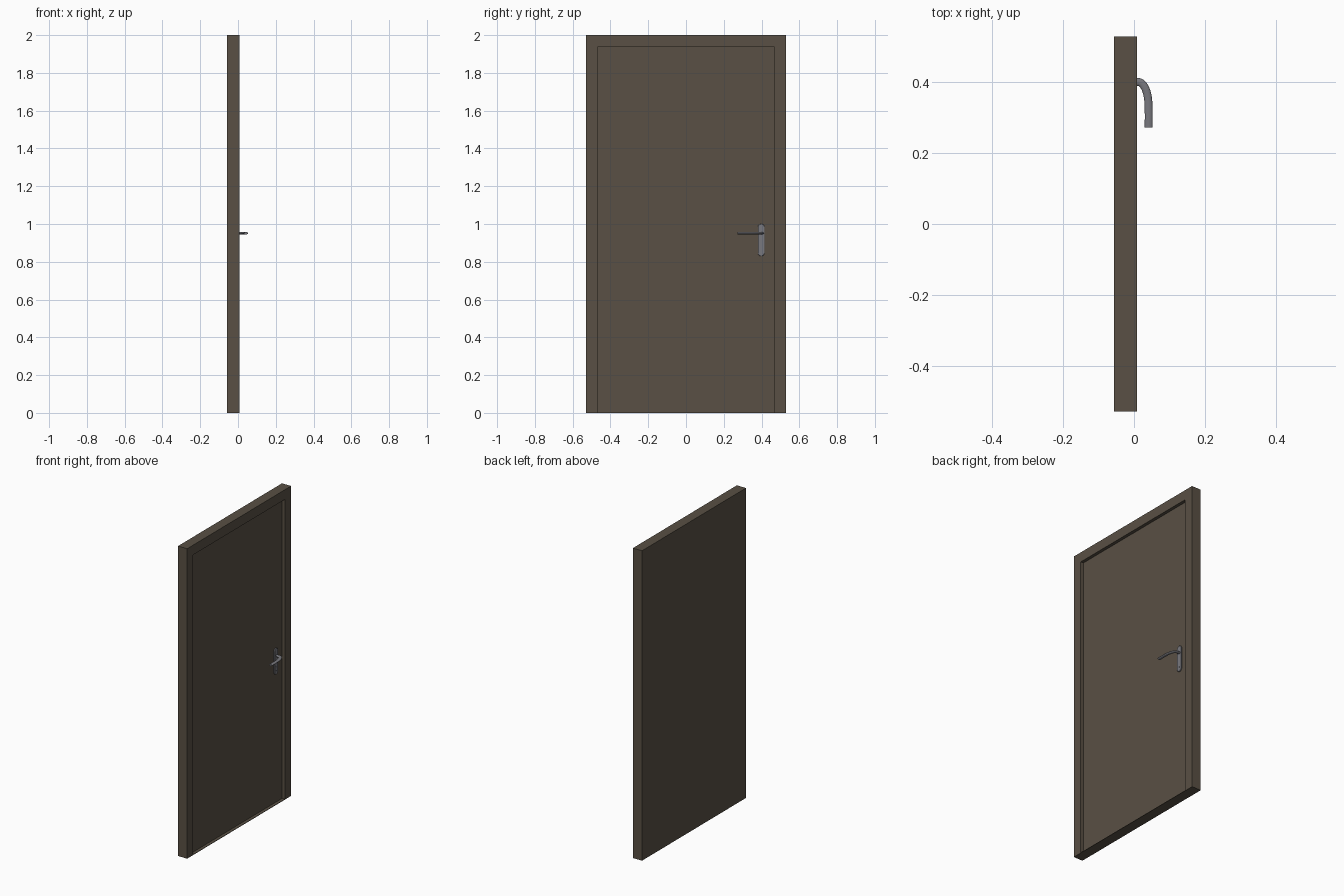
import bpy, bmesh, math

if "Cube" in bpy.data.objects:
    bpy.data.objects.remove(bpy.data.objects["Cube"])

def material(name, color):
    m = bpy.data.materials.new(name)
    m.diffuse_color = (*color, 1)
    m.use_nodes = True
    m.node_tree.nodes["Principled BSDF"].inputs["Base Color"].default_value = m.diffuse_color
    return m

WOOD = material("dark_wood", (0.10, 0.08, 0.058))
STEEL = material("steel", (0.19, 0.19, 0.21))

X_BACK, X_FRONT, X_PANEL = -0.057, 0.008, -0.012
HALF_W, OPEN_W, TOP, OPEN_TOP = 0.53, 0.468, 2.0, 1.937

def prism(name, outline, x0, x1, mat):
    """Extrude a (y, z) outline along x from x0 to x1."""
    bm = bmesh.new()
    face = bm.faces.new([bm.verts.new((x0, y, z)) for y, z in outline])
    ext = bmesh.ops.extrude_face_region(bm, geom=[face])
    verts = [v for v in ext["geom"] if isinstance(v, bmesh.types.BMVert)]
    bmesh.ops.translate(bm, verts=verts, vec=(x1 - x0, 0, 0))
    bmesh.ops.recalc_face_normals(bm, faces=bm.faces)
    me = bpy.data.meshes.new(name)
    bm.to_mesh(me)
    bm.free()
    me.materials.append(mat)
    ob = bpy.data.objects.new(name, me)
    bpy.context.collection.objects.link(ob)
    return ob

def smooth(ob):
    bpy.ops.object.select_all(action='DESELECT')
    ob.select_set(True)
    bpy.context.view_layer.objects.active = ob
    bpy.ops.object.shade_smooth_by_angle(angle=math.radians(40))

def stadium(y, z0, z1, r, n=12):
    """Vertical slot outline with rounded ends."""
    pts = []
    for cz, start in ((z1 - r, 0), (z0 + r, math.pi)):
        for i in range(n + 1):
            a = start + math.pi * i / n
            pts.append((y + r * math.cos(a), cz + r * math.sin(a)))
    return pts

# frame: upside-down U around the opening
prism("door_frame", [(-HALF_W, 0), (-OPEN_W, 0), (-OPEN_W, OPEN_TOP), (OPEN_W, OPEN_TOP),
                     (OPEN_W, 0), (HALF_W, 0), (HALF_W, TOP), (-HALF_W, TOP)],
      X_BACK, X_FRONT, WOOD)

# recessed door leaf, flush with the frame at the back
prism("door_leaf", [(-OPEN_W, 0), (OPEN_W, 0), (OPEN_W, OPEN_TOP), (-OPEN_W, OPEN_TOP)],
      X_BACK, X_PANEL, WOOD)

# thin sill closing the bottom of the recess
prism("sill", [(-OPEN_W, 0), (OPEN_W, 0), (OPEN_W, 0.003), (-OPEN_W, 0.003)],
      X_PANEL, X_FRONT, WOOD)

# handle back plate with softened rim
plate = prism("handle_plate", stadium(0.398, 0.83, 1.0, 0.018), X_PANEL, -0.004, STEEL)
bev = plate.modifiers.new("rim", 'BEVEL')
bev.width, bev.segments = 0.002, 2
smooth(plate)

# lock cylinder
smooth(prism("lock_cylinder", stadium(0.398, 0.855, 0.885, 0.006), -0.004, -0.002, STEEL))

# lever: bent tube flattened to an oval section
cu = bpy.data.curves.new("lever_path", 'CURVE')
cu.dimensions = '3D'
cu.bevel_depth, cu.bevel_resolution = 0.0112, 5
cu.use_fill_caps = True
cu.resolution_u = 14
sp = cu.splines.new('BEZIER')
sp.bezier_points.add(3)
path = [((-0.006, 0.401), (0.006, 0)), ((0.012, 0.401), (0.016, 0)),
        ((0.0405, 0.345), (0.0015, -0.02)), ((0.0415, 0.273), (0, -0.02))]
for p, ((x, y), (dx, dy)) in zip(sp.bezier_points, path):
    p.co = (x, y, 0)
    p.handle_left_type = p.handle_right_type = 'FREE'
    p.handle_left = (x - dx, y - dy * 1.4, 0)
    p.handle_right = (x + dx, y + dy, 0)
tmp = bpy.data.objects.new("lever_path", cu)
bpy.context.collection.objects.link(tmp)
bpy.context.view_layer.update()
me = bpy.data.meshes.new_from_object(tmp.evaluated_get(bpy.context.evaluated_depsgraph_get()))
bpy.data.objects.remove(tmp)
for v in me.vertices:
    v.co.z = v.co.z * 0.55 + 0.951
me.materials.clear()
me.materials.append(STEEL)
me.name = "lever"
lever = bpy.data.objects.new("lever", me)
bpy.context.collection.objects.link(lever)
smooth(lever)
